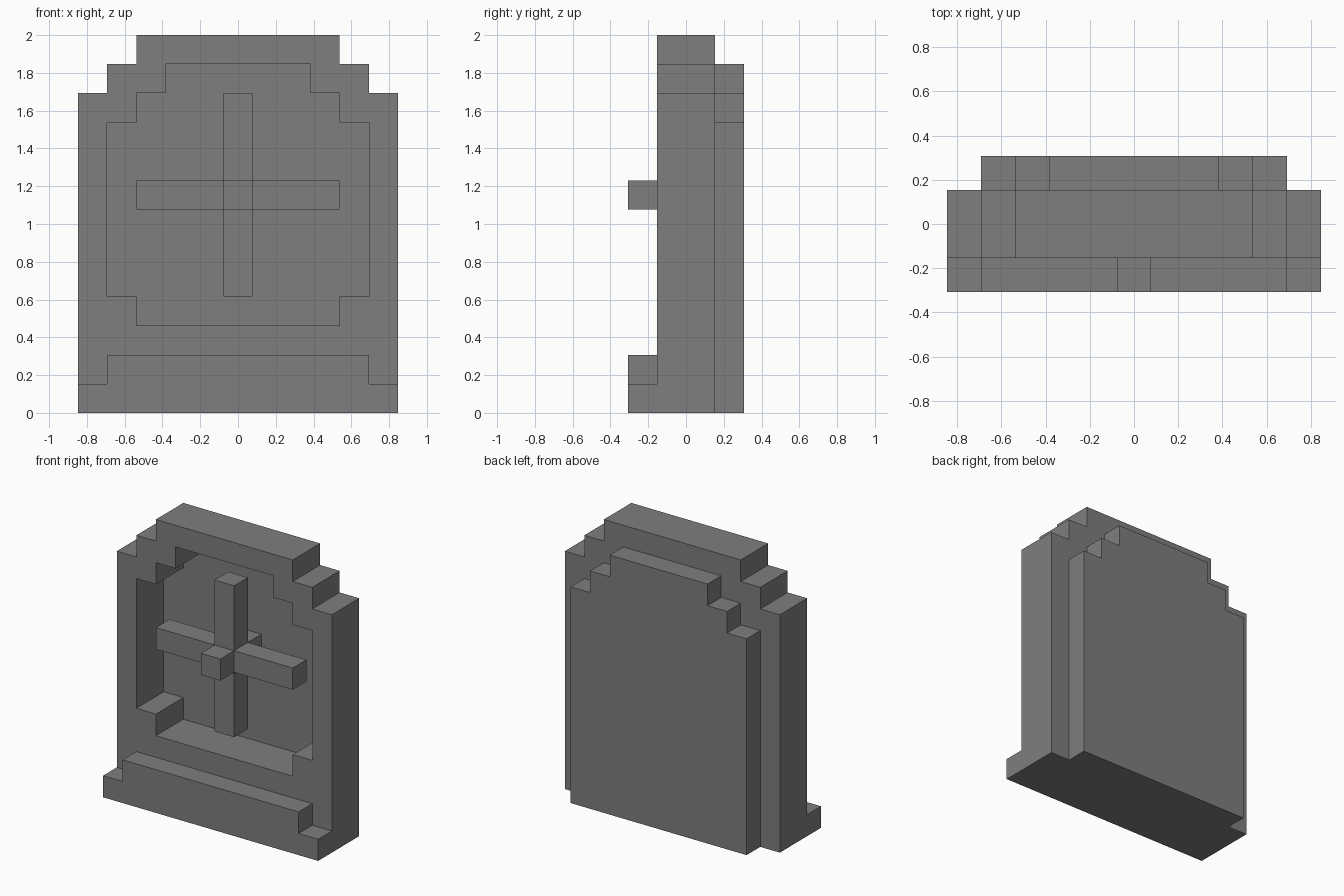
import bpy
import bmesh
from mathutils import Matrix

U = 2 / 13  # one block of the grid

cube = bpy.data.objects.get("Cube")
if cube:
    bpy.data.objects.remove(cube, do_unlink=True)

stone = bpy.data.materials.new("grey_stone")
stone.use_nodes = True
GREY = (0.21, 0.21, 0.21, 1)
stone.diffuse_color = GREY
bsdf = next(n for n in stone.node_tree.nodes if n.type == 'BSDF_PRINCIPLED')
bsdf.inputs["Base Color"].default_value = GREY


def mirrored(right):
    """Close a right-hand stepped outline with its mirror image."""
    return right + [(-x, z) for x, z in reversed(right)]


def steps(x, z, count, dx, dz):
    """Staircase corners, going one block along z then one along x."""
    pts = [(x, z)]
    for _ in range(count):
        pts += [(x + dx, z), (x + dx, z + dz)]
        x, z = x + dx, z + dz
    return pts


def slab(name, outlines, y0, y1):
    """Extrude outlines (the second is a hole) from y0 to y1, in blocks."""
    curve = bpy.data.curves.new(name, 'CURVE')
    curve.dimensions = '2D'
    curve.fill_mode = 'BOTH'
    curve.extrude = (y1 - y0) / 2 * U
    for pts in outlines:
        spline = curve.splines.new('POLY')
        spline.points.add(len(pts) - 1)
        for p, (x, z) in zip(spline.points, pts):
            p.co = (x * U, z * U, 0, 1)
        spline.use_cyclic_u = True
    temp = bpy.data.objects.new(name + "_outline", curve)
    bpy.context.collection.objects.link(temp)
    bpy.context.view_layer.update()
    mesh = bpy.data.meshes.new_from_object(
        temp.evaluated_get(bpy.context.evaluated_depsgraph_get()))
    bpy.data.objects.remove(temp, do_unlink=True)

    # Stand the shape up, then clean its seams and triangulated caps
    mesh.transform(Matrix.Translation((0, (y0 + y1) / 2 * U, 0))
                   @ Matrix.Rotation(1.5707963, 4, 'X'))
    bm = bmesh.new()
    bm.from_mesh(mesh)
    bmesh.ops.remove_doubles(bm, verts=bm.verts, dist=0.0001)
    bmesh.ops.recalc_face_normals(bm, faces=bm.faces)
    for f in bm.faces:
        f.smooth = False
    bm.to_mesh(mesh)
    bm.free()
    mesh.name = name
    mesh.materials.clear()
    mesh.materials.append(stone)
    obj = bpy.data.objects.new(name, mesh)
    bpy.context.collection.objects.link(obj)
    return obj


def bar(name, half_width, z0, z1, y0, y1):
    return slab(name, [mirrored([(half_width, z0), (half_width, z1)])], y0, y1)


# Stepped outlines
frame_edge = mirrored([(5.5, 0)] + steps(5.5, 11, 2, -1, 1))
opening = mirrored(steps(2.5, 3, 2, 1, 1) + steps(4.5, 10, 2, -1, 1))
back_edge = mirrored([(4.5, 0)] + steps(4.5, 10, 2, -1, 1))
plinth_edge = mirrored([(5.5, 0)] + steps(5.5, 1, 1, -1, 1))

# Main body
slab("frame", [frame_edge, opening], -1, 1)
slab("back_plate", [back_edge], 1, 2)
slab("plinth", [plinth_edge], -2, -1)

# Cross in the opening, carried by a stud that reaches the back plate
bar("cross_upright", 0.5, 4, 11, -1, 0)
bar("cross_beam", 3.5, 7, 8, -1, 0)
bar("cross_stud", 0.5, 7, 8, -2, 1)
